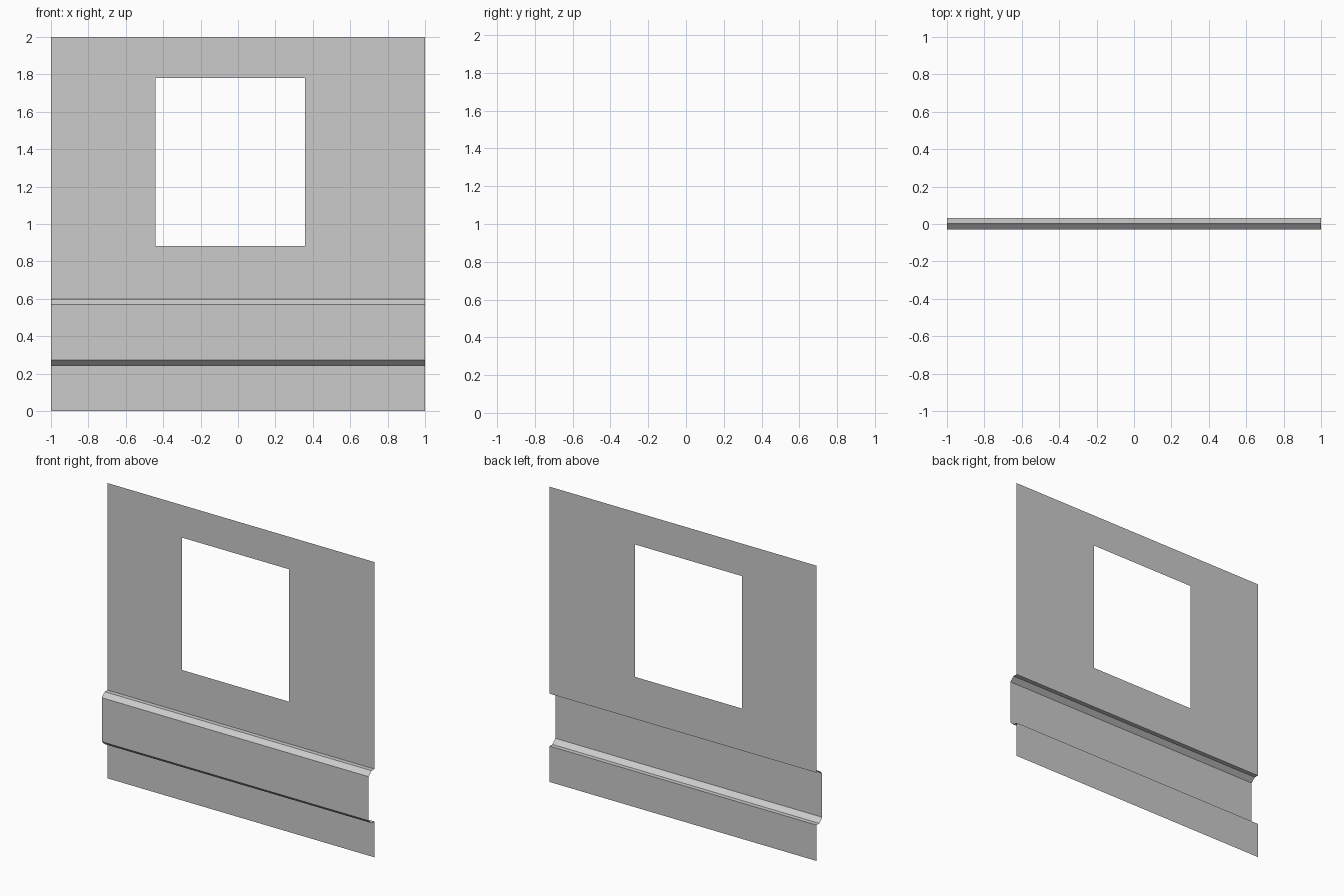
import bpy
import bmesh

if "Cube" in bpy.data.objects:
    bpy.data.objects.remove(bpy.data.objects["Cube"])

# Side profile (y, z) of the thin sheet, from the floor to the top edge;
# the panel steps forward into a raised band below the window.
BACK, MID, FRONT = 0.032, 0.002, -0.03
profile = [(BACK, 0.0), (BACK, 0.243), (MID, 0.243), (FRONT, 0.272),
           (FRONT, 0.57), (MID, 0.598), (BACK, 0.598),
           (BACK, 0.883), (BACK, 1.78), (BACK, 2.0)]
columns = [-1.0, -0.441, 0.359, 1.0]      # window sits in the middle column
window_row = 7

bm = bmesh.new()
grid = [[bm.verts.new((x, y, z)) for x in columns] for y, z in profile]

# Skin the profile across the width, leaving the window opening empty
for r in range(len(profile) - 1):
    for c in range(len(columns) - 1):
        if r == window_row and c == 1:
            continue
        bm.faces.new((grid[r][c], grid[r][c + 1],
                      grid[r + 1][c + 1], grid[r + 1][c]))

mesh = bpy.data.meshes.new("wall_panel")
bm.to_mesh(mesh)
bm.free()
wall = bpy.data.objects.new("wall_panel", mesh)
bpy.context.collection.objects.link(wall)
